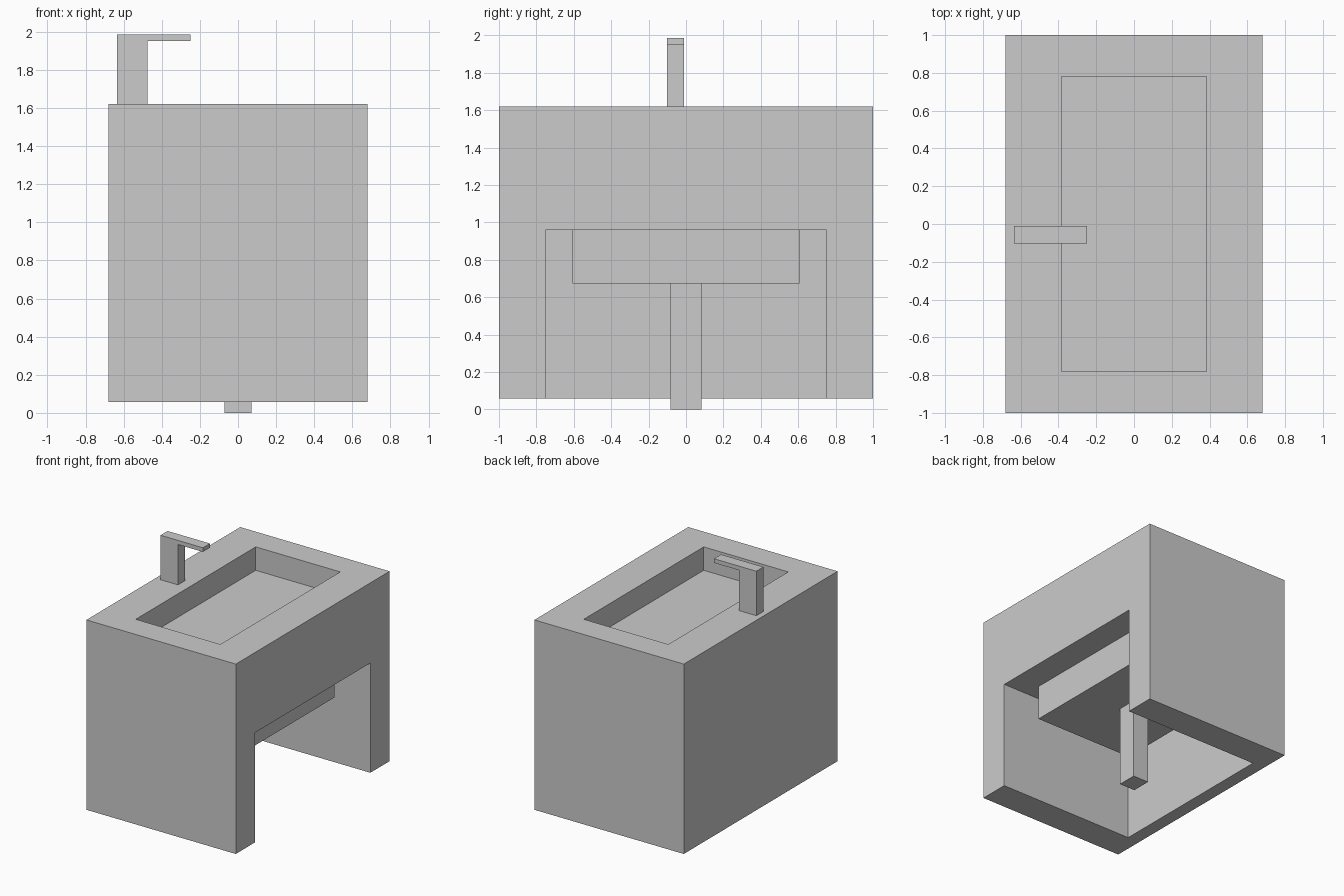
import bpy

if "Cube" in bpy.data.objects:
    bpy.data.objects.remove(bpy.data.objects["Cube"])


def box(name, lo, hi):
    """Axis-aligned box from its minimum and maximum corners."""
    centre = [(a + b) / 2 for a, b in zip(lo, hi)]
    bpy.ops.mesh.primitive_cube_add(size=1, location=centre)
    obj = bpy.context.object
    obj.name = obj.data.name = name
    obj.scale = [b - a for a, b in zip(lo, hi)]
    bpy.ops.object.transform_apply(location=False, rotation=False, scale=True)
    return obj


def cut(target, lo, hi):
    """Subtract a box from the target and remove the cutter."""
    cutter = box("cutter", lo, hi)
    cutter.hide_render = True
    mod = target.modifiers.new("cut", 'BOOLEAN')
    mod.operation = 'DIFFERENCE'
    mod.solver = 'EXACT'
    mod.object = cutter
    bpy.context.view_layer.objects.active = target
    bpy.ops.object.modifier_apply(modifier=mod.name)
    bpy.data.objects.remove(cutter)


# Cabinet with a basin recess on top and a knee space open to +x and below
cabinet = box("cabinet", (-0.68, -1, 0.057), (0.68, 1, 1.62))
cut(cabinet, (-0.385, -0.78, 1.427), (0.385, 0.78, 1.8))
cut(cabinet, (-0.57, -0.75, -0.2), (0.9, 0.75, 0.96))

# Basin housing under the cabinet ceiling, and its drain
box("basin_housing", (-0.455, -0.606, 0.672), (0.455, 0.606, 0.96))
box("drain_pipe", (-0.072, -0.082, 0), (0.072, 0.082, 0.672))

# Tap
box("tap_post", (-0.634, -0.102, 1.62), (-0.475, -0.01, 1.986))
box("tap_spout", (-0.475, -0.102, 1.952), (-0.248, -0.01, 1.986))
